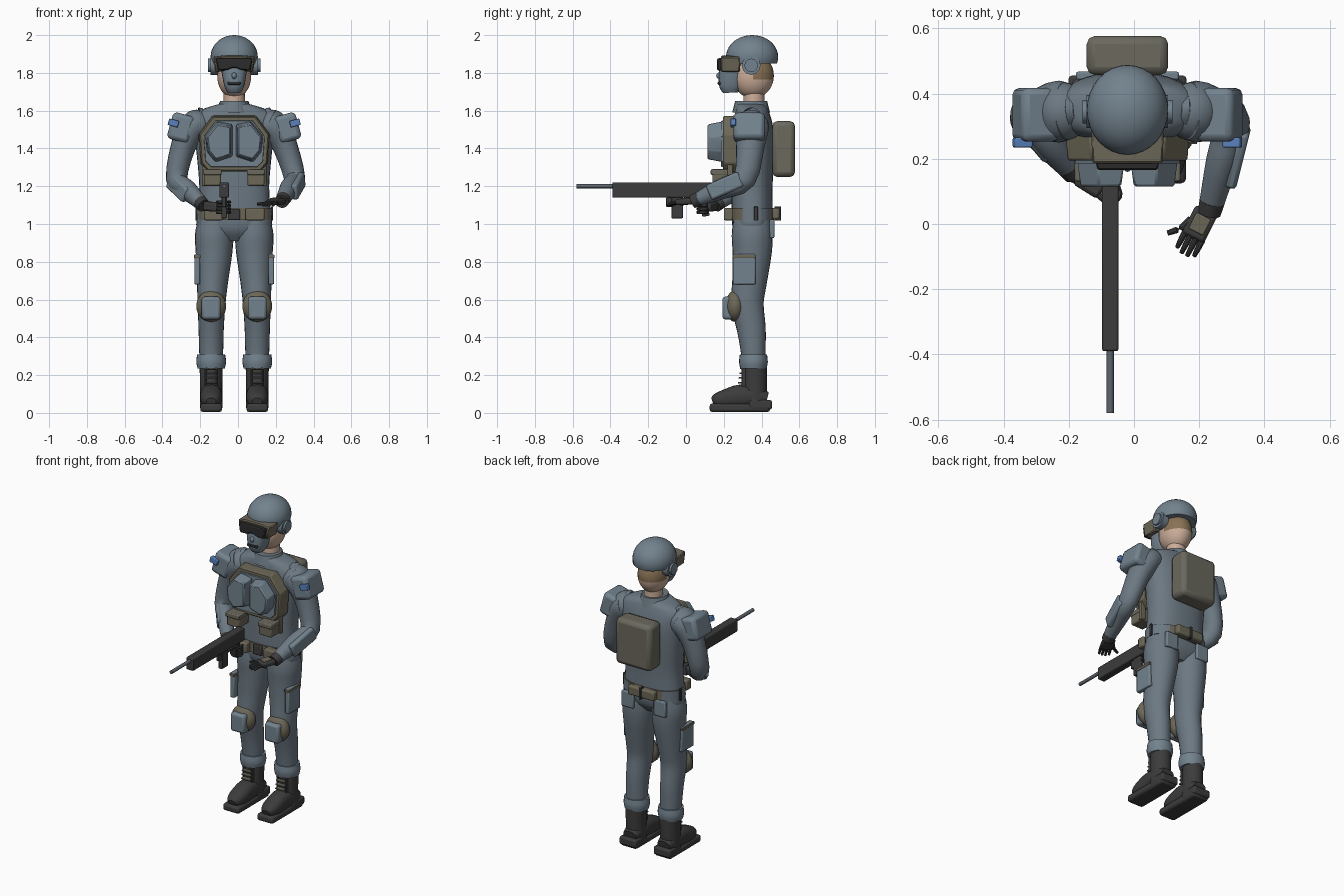
import bpy, bmesh, math
from mathutils import Vector, Matrix, Euler

default = bpy.data.objects.get("Cube")
if default:
    bpy.data.objects.remove(default, do_unlink=True)

CX = -.02  # middle of the body
made = []


def material(name, *rgb):
    m = bpy.data.materials.new(name)
    m.use_nodes = True
    m.diffuse_color = (*rgb, 1)
    m.node_tree.nodes["Principled BSDF"].inputs["Base Color"].default_value = (*rgb, 1)
    return m


slate = material("slate cloth", .15, .19, .225)
plate = material("slate armour", .17, .225, .27)
tan = material("olive tan", .15, .135, .095)
canvas = material("pack canvas", .145, .14, .11)
black = material("black rubber", .045, .045, .045)
visor = material("dark visor", .025, .025, .025)
skin = material("skin", .6, .42, .32)
hair = material("brown hair", .25, .17, .09)
blue = material("blue patch", .1, .22, .5)
steel = material("steel", .11, .13, .15)


def finish(name, bm, mat):
    bmesh.ops.recalc_face_normals(bm, faces=bm.faces)
    me = bpy.data.meshes.new(name)
    bm.to_mesh(me)
    bm.free()
    me.materials.append(mat)
    ob = bpy.data.objects.new(name, me)
    bpy.context.collection.objects.link(ob)
    made.append(ob)
    return ob


def paint(ob, mat, rule):
    ob.data.materials.append(mat)
    for p in ob.data.polygons:
        if rule(p.center):
            p.material_index = 1


def box(name, at, size, mat, bevel=.01, rot=(0, 0, 0), along=None):
    bm = bmesh.new()
    bmesh.ops.create_cube(bm, size=1)
    turn = Euler(rot).to_matrix()
    if along:
        turn = Vector(along).to_track_quat('Y', 'Z').to_matrix()
    bm.transform(Matrix.Translation(at) @ turn.to_4x4() @ Matrix.Diagonal((*size, 1)))
    ob = finish(name, bm, mat)
    if bevel:
        mod = ob.modifiers.new("edge", 'BEVEL')
        mod.width, mod.segments = bevel, 2
    return ob


def ball(name, at, radii, mat, floor=None):
    bm = bmesh.new()
    bmesh.ops.create_uvsphere(bm, u_segments=32, v_segments=20, radius=1)
    bm.transform(Matrix.Translation(at) @ Matrix.Diagonal((*radii, 1)))
    if floor:
        for v in bm.verts:
            v.co.z = max(v.co.z, floor)
    return finish(name, bm, mat)


def prism(name, outline, back, front, mat, shrink=1, bevel=0):
    """Outline of (x, z) points pushed along y, shrunk towards the front."""
    mid = sum((Vector(p) for p in outline), Vector((0, 0))) / len(outline)
    bm = bmesh.new()
    a = [bm.verts.new((x, back, z)) for x, z in outline]
    small = [mid + (Vector(p) - mid) * shrink for p in outline]
    b = [bm.verts.new((x, front, z)) for x, z in small]
    bm.faces.new(a)
    bm.faces.new(b)
    for i in range(len(a)):
        bm.faces.new((a[i - 1], a[i], b[i], b[i - 1]))
    ob = finish(name, bm, mat)
    if bevel:
        ob.modifiers.new("edge", 'BEVEL').width = bevel
    return ob


def loft(name, rows, mat, power=2, sides=24, steps=3):
    """Smooth skin over rings of (x, y, z, width, depth)."""
    rows = [Vector(r if len(r) == 5 else (*r, r[3])) for r in rows]
    path = []
    for i in range(len(rows) - 1):
        p, q = rows[i], rows[i + 1]
        tp = (q - rows[i - 1]) / 2 if i else q - p
        tq = (rows[i + 2] - p) / 2 if i + 2 < len(rows) else q - p
        for k in range(steps):
            t = k / steps
            u = 1 - t
            path.append(p * (1 + 2 * t) * u * u + tp * t * u * u
                        + q * t * t * (3 - 2 * t) - tq * t * t * u)
    path.append(rows[-1])
    bm, rings = bmesh.new(), []
    for i, r in enumerate(path):
        t = (path[min(i + 1, len(path) - 1)] - path[max(i - 1, 0)]).to_3d().normalized()
        ref = Vector((0, 1, 0)) if abs(t.x) > .9 else Vector((1, 0, 0))
        u = (ref - t * ref.dot(t)).normalized()
        v = t.cross(u)
        ring = []
        for k in range(sides):
            a = math.tau * k / sides
            c, s = math.cos(a), math.sin(a)
            c = math.copysign(abs(c) ** (2 / power), c) * r[3]
            s = math.copysign(abs(s) ** (2 / power), s) * r[4]
            ring.append(bm.verts.new(r.to_3d() + u * c + v * s))
        rings.append(ring)
    for a, b in zip(rings, rings[1:]):
        for k in range(sides):
            bm.faces.new((a[k - 1], a[k], b[k], b[k - 1]))
    bm.faces.new(rings[0])
    bm.faces.new(rings[-1])
    return finish(name, bm, mat)


def rod(name, a, b, r, mat):
    return loft(name, [(*a, r), (*b, r)], mat, sides=12, steps=1)


def mirrored(half):
    return [(CX + x, z) for x, z in half] + [(CX - x, z) for x, z in reversed(half)]


# Head, helmet and face gear
head = ball("head", (CX, .355, 1.785), (.09, .11, .12), skin)
paint(head, hair, lambda c: c.y > .36 and c.z > 1.77)
loft("neck", [(CX, .36, 1.6, .058), (CX, .36, 1.72, .055)], skin)
ball("helmet", (CX, .35, 1.885), (.125, .138, .115), plate, 1.85)
loft("face_mask", [(CX, .235, 1.695, .035, .04), (CX, .235, 1.73, .052, .06),
                   (CX, .24, 1.8, .066, .066), (CX, .25, 1.88, .075, .06)], plate, 2.6)
box("mask_slot", (CX, .178, 1.745), (.07, .02, .016), visor, .004)
ball("mask_nose", (CX, .18, 1.785), (.014, .02, .018), plate)
goggle = [(.045, 1.812), (.1, 1.803), (.112, 1.885), (.06, 1.893)]
prism("goggle_frame", mirrored(goggle), .285, .185, tan, .97, .006)
lens = [(.012, 1.825), (.04, 1.814), (.09, 1.812), (.1, 1.88)]
prism("goggle_lens", mirrored(lens), .2, .165, visor, .93, .005)
for s in (-1, 1):
    rod("ear_cup", (CX + s * .085, .345, 1.84), (CX + s * .125, .345, 1.84), .05, plate)
    rod("ear_cap", (CX + s * .12, .345, 1.84), (CX + s * .138, .345, 1.84), .036, plate)

# Torso, collar and belt
loft("torso", [(CX, .35, .91, .05, .06), (CX, .35, .97, .19, .1), (CX, .35, 1.06, .193, .108),
               (CX, .35, 1.2, .185, .108), (CX, .355, 1.38, .2, .112), (CX, .355, 1.5, .215, .108),
               (CX, .35, 1.57, .215, .095), (CX, .345, 1.61, .16, .085),
               (CX, .345, 1.635, .08, .075)], slate, 2.4, 32)
loft("collar", [(CX, .345, 1.59, .1, .1), (CX, .345, 1.65, .075, .085)], slate)
belt = loft("belt", [(CX, .35, 1.02, .2, .116), (CX, .35, 1.085, .198, .116)], slate, 2.4, 32)
paint(belt, tan, lambda c: c.y < .3 or abs(c.x - CX) < .11)
box("rear_belt_pack", (CX, .475, 1.055), (.19, .04, .06), tan)
box("rear_belt_loop", (CX, .485, 1.055), (.015, .035, .075), black, .003)
box("buckle", (CX, .23, 1.05), (.06, .02, .06), black, .005)
for s in (-1, 1):
    box("belt_pouch", (CX + s * .11, .225, 1.052), (.1, .05, .065), tan, .008)
    box("side_loop", (CX + s * .2, .37, 1.055), (.012, .02, .075), black, .003)
    box("rear_pouch", (CX + s * .115, .455, .975), (.085, .025, .1), plate, .006)

# Chest armour
frame = [(.14, 1.275), (.18, 1.32), (.19, 1.475), (.115, 1.575)]
prism("vest_frame", mirrored(frame), .285, .195, tan, .97, .006)
inner = [(.125, 1.3), (.155, 1.33), (.165, 1.465), (.1, 1.55)]
prism("vest_panel", mirrored(inner), .22, .185, plate, .97)
pectoral = [(.008, 1.355), (.1, 1.325), (.145, 1.38), (.155, 1.465), (.09, 1.545), (.008, 1.53)]
for s in (-1, 1):
    prism("chest_plate", [(CX + s * x, z) for x, z in pectoral], .2, .115, plate, .85, .006)
    box("vest_strap", (CX + s * .155, .235, 1.27), (.03, .03, .14), tan, .005)
    box("vest_pouch", (CX + s * .115, .19, 1.245), (.09, .1, .085), tan, .008)
    box("pouch_flap", (CX + s * .115, .185, 1.275), (.096, .108, .03), canvas, .006)

# Backpack
box("backpack", (CX, .517, 1.397), (.25, .12, .295), canvas, .025)

# Legs and boots
for s in (-1, 1):
    x = CX + s * .122
    leg = [(.1, .35, 1.02, .09, .1), (.106, .35, .94, .102, .108), (.107, .35, .85, .097, .104),
           (.115, .337, .7, .083, .092), (.12, .325, .58, .074, .086), (.122, .345, .45, .067, .077),
           (.122, .355, .34, .064, .067), (.122, .36, .24, .06, .062)]
    loft("leg", [(CX + s * r[0], *r[1:]) for r in leg], slate)
    loft("trouser_cuff", [(x, .357, .235, .072, .07), (x, .357, .27, .079, .076),
                          (x, .357, .31, .074, .072)], plate)
    ball("knee_pad", (x, .26, .565), (.079, .052, .083), tan)
    box("knee_plate", (x, .222, .555), (.1, .06, .12), plate, .015)
    box("thigh_pocket", (CX + s * .196, .308, .76), (.03, .12, .16), plate, .007)
    box("pocket_strap", (CX + s * .196, .308, .828), (.036, .126, .018), tan, .003)
    loft("boot_shaft", [(x, .365, .04, .06, .06), (x, .365, .15, .059, .064),
                        (x, .367, .26, .062, .062)], black)
    loft("boot_foot", [(x, .43, .075, .045, .035), (x, .38, .085, .057, .05),
                       (x, .29, .088, .058, .062), (x, .21, .075, .057, .05),
                       (x, .16, .066, .045, .036), (x, .14, .06, .025, .02)], black, 2.4)
    box("boot_sole", (x, .285, .027), (.115, .32, .045), black, .014)
    box("boot_heel", (x, .395, .043), (.118, .12, .05), black, .01)
    for k in range(5):
        box("boot_lace", (x, .302 - .004 * (4 - k), .135 + .025 * k), (.062, .03, .008), canvas, .003)
    for e in (-1, 1):
        box("lace_edge", (x + e * .03, .31, .19), (.01, .03, .13), black, .003)

# Arms with shoulder and forearm guards
for s, elbow, wrist in ((1, (.3, .31, 1.24), (.235, .05, 1.125)),
                        (-1, (-.325, .325, 1.235), (-.19, .165, 1.105))):
    elbow, wrist = Vector(elbow), Vector(wrist)
    way = wrist - elbow
    loft("arm", [(CX + s * .15, .35, 1.545, .05, .07), (CX + s * .21, .345, 1.52, .08, .095),
                 (CX + s * .27, .34, 1.41, .066, .075), (*elbow, .056, .062),
                 (*(elbow + way * .45), .05, .056), (*wrist, .037, .034)], slate)
    ball("shoulder", (CX + s * .2, .345, 1.52), (.085, .09, .085), slate)
    box("shoulder_guard", (CX + s * .282, .335, 1.51), (.12, .165, .145), plate, .022, (0, -.27 * s, 0))
    box("arm_patch", (CX + s * .322, .25, 1.535), (.055, .03, .035), blue, .004, (0, -.27 * s, 0))
    side = Vector((s * .045, 0, .008))
    box("forearm_guard", elbow + way * .4 + side, (.035, way.length * .65, .085), plate, .012, along=way)
    loft("glove_cuff", [(*(wrist - way * .08), .039), (*(wrist + way * .06), .036)], black)

# Open left hand
reach = Vector((-.45, -.88, -.06)).normalized()
across = Vector((-reach.y, reach.x, 0))
palm = Vector((.202, .0, 1.118))
box("left_palm", palm, (.075, .095, .032), black, .01, along=reach)
box("left_hand_guard", palm + Vector((0, 0, .015)), (.05, .055, .012), tan, .004, along=reach)
for k in range(4):
    root = palm + reach * .04 + across * (.0195 * (k - 1.5))
    bend = root + reach * .035 + Vector((0, 0, -.004))
    tip = bend + reach * (.03 if k in (1, 2) else .02) + Vector((0, 0, -.01))
    loft("left_finger", [(*root, .01), (*bend, .009), (*tip, .007)], black, sides=10)
loft("left_thumb", [(*(palm - across * .03), .013), (.145, -.012, 1.11, .011),
                    (.103, -.028, 1.105, .008)], black, sides=10)

# Right hand around the grip
box("right_palm", (-.135, .125, 1.092), (.06, .09, .05), black, .012, along=(.8, -.5, -.05))
for k in range(4):
    z = 1.116 - .018 * k
    loft("right_finger", [(-.11, .09, z, .01), (-.075, .065, z, .01), (-.045, .085, z, .009),
                          (-.05, .115, z, .008)], black, sides=10)

# Rifle
GX = -.073
box("rifle_body", (GX, -.125, 1.18), (.05, .53, .08), black, .006)
rod("rifle_barrel", (GX, -.38, 1.2), (GX, -.58, 1.2), .011, steel)
box("rifle_magazine", (GX, -.047, 1.09), (.028, .062, .12), black, .005)
box("rifle_grip", (GX, .095, 1.095), (.028, .04, .11), black, .006, (.2, 0, 0))
box("rifle_trigger_guard", (GX, .03, 1.115), (.015, .09, .012), black, .003)
box("rifle_front_catch", (GX, -.09, 1.115), (.02, .03, .05), black, .004)

for ob in bpy.context.selected_objects:
    ob.select_set(False)
for ob in made:
    ob.select_set(True)
bpy.context.view_layer.objects.active = made[0]
bpy.ops.object.shade_smooth_by_angle(angle=math.radians(35))
